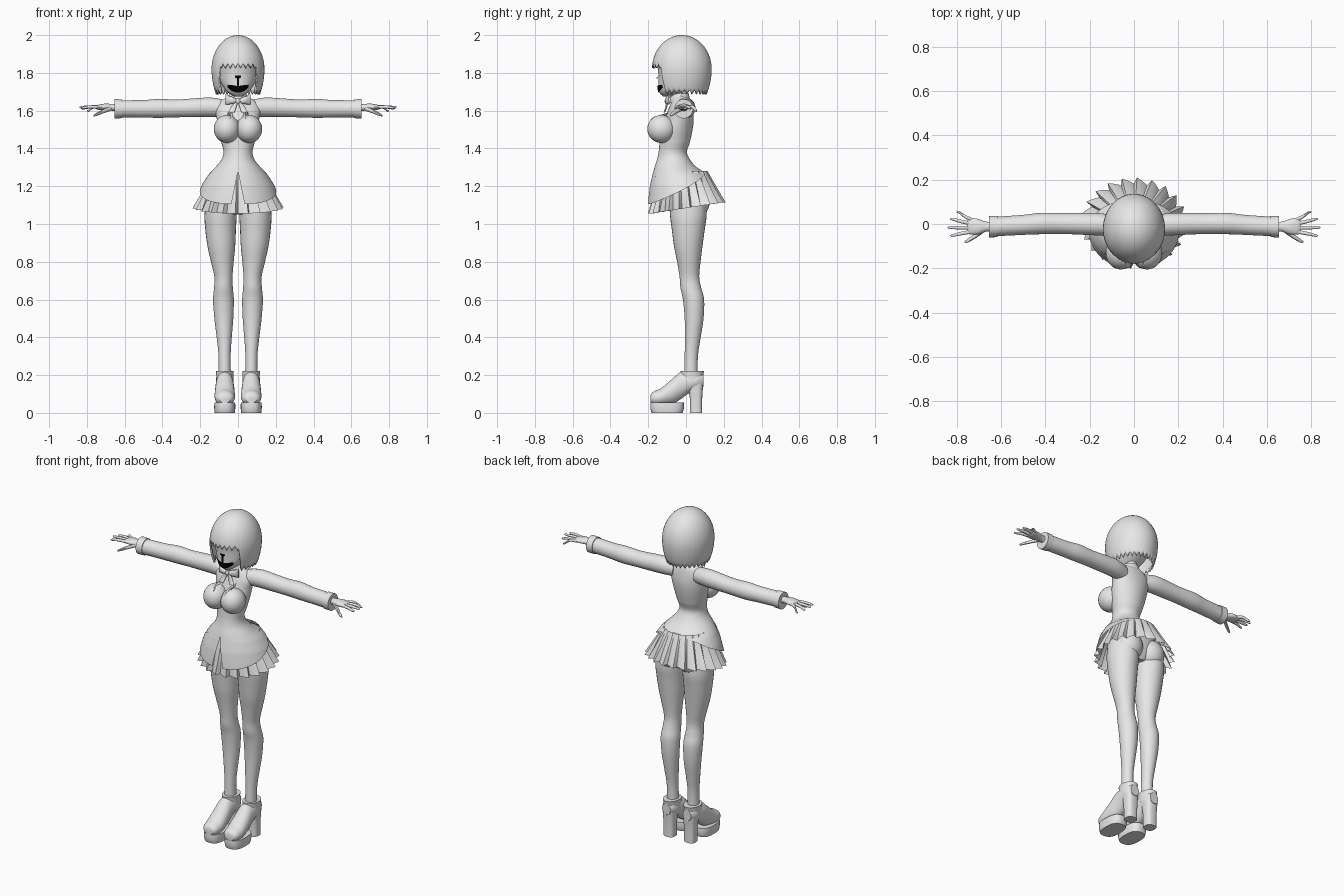
import bpy, bmesh
from math import sin, cos, pi, sqrt, radians, copysign
from mathutils import Vector

cube = bpy.data.objects.get("Cube")
if cube:
    bpy.data.objects.remove(cube, do_unlink=True)


def material(name, value):
    m = bpy.data.materials.new(name)
    m.use_nodes = True
    color = (value, value, value, 1)
    m.diffuse_color = color
    m.node_tree.nodes["Principled BSDF"].inputs["Base Color"].default_value = color
    return m


GREY = material("plain_grey", 0.8)
BLACK = material("mouth_black", 0.0)


def skin(name, cols, rows, fn, closed=True, caps=False, mirror=False, mat=GREY, angle=40):
    """Grid surface from fn(u, v); u runs around, v runs along."""
    bm = bmesh.new()
    count = cols if closed else cols + 1
    grid = [[bm.verts.new(fn(i / cols, j / rows)) for i in range(count)] for j in range(rows + 1)]
    for a, b in zip(grid, grid[1:]):
        for i in range(cols):
            k = (i + 1) % count
            bm.faces.new((a[i], a[k], b[k], b[i]))
    if caps:
        bm.faces.new(grid[0])
        bm.faces.new(grid[-1])
    bmesh.ops.remove_doubles(bm, verts=bm.verts, dist=1e-5)
    bmesh.ops.recalc_face_normals(bm, faces=bm.faces)
    me = bpy.data.meshes.new(name)
    bm.to_mesh(me)
    bm.free()
    me.materials.append(mat)
    ob = bpy.data.objects.new(name, me)
    bpy.context.collection.objects.link(ob)
    bpy.ops.object.select_all(action='DESELECT')
    ob.select_set(True)
    bpy.context.view_layer.objects.active = ob
    bpy.ops.object.shade_smooth_by_angle(angle=radians(angle))
    if mirror:
        ob.modifiers.new("Mirror", 'MIRROR')
    return ob


def spline(rings, v):
    """Catmull-Rom point on a list of rings, v in 0..1."""
    t = v * (len(rings) - 1)
    i = min(int(t), len(rings) - 2)
    t -= i
    p = [rings[max(0, min(len(rings) - 1, i + k))] for k in (-1, 0, 1, 2)]
    return [b + 0.5 * t * (c - a + t * (2 * a - 5 * b + 4 * c - d + t * (3 * (b - c) + d - a)))
            for a, b, c, d in zip(*p)]


def loft(name, axis, rings, cols=28, square=1.0, mirror=False, steps=4):
    """Rings are (position on axis, centre 1, centre 2, radius 1, radius 2)."""
    def fn(u, v):
        t, c1, c2, r1, r2 = spline(rings, v)
        s, c = sin(2 * pi * u), -cos(2 * pi * u)
        p = c1 + r1 * copysign(abs(s) ** square, s)
        q = c2 + r2 * copysign(abs(c) ** square, c)
        return {'x': (t, p, q), 'y': (p, t, q), 'z': (p, q, t)}[axis]
    return skin(name, cols, steps * (len(rings) - 1), fn, caps=True, mirror=mirror)


def ball(name, centre, radii):
    def fn(u, v):
        d = (sin(pi * v) * sin(2 * pi * u), sin(pi * v) * cos(2 * pi * u), cos(pi * v))
        return [c + r * k for c, r, k in zip(centre, radii, d)]
    return skin(name, 28, 16, fn, mirror=True)


def plate(name, x0, x1, bottom, top, mat=GREY, mirror=True, lift=0.004):
    """Thin sheet laid on whatever surface lies behind it."""
    bpy.context.view_layer.update()
    dg = bpy.context.evaluated_depsgraph_get()

    def fn(u, v):
        x = x0 + (x1 - x0) * u
        z = bottom(x) + (top(x) - bottom(x)) * v
        hit, loc, *_ = bpy.context.scene.ray_cast(dg, Vector((x, -1, z)), Vector((0, 1, 0)))
        return (x, (loc.y if hit else -0.1) - lift, z)
    return skin(name, 16, 6, fn, closed=False, mirror=mirror, mat=mat)


# Head and neck
loft("head", 'z', [(1.675, 0, -.09, .02, .03), (1.69, 0, -.082, .045, .055), (1.71, 0, -.07, .066, .076),
                   (1.75, 0, -.045, .092, .1), (1.8, 0, -.03, .106, .116), (1.86, 0, -.022, .115, .13),
                   (1.91, 0, -.02, .1, .11), (1.95, 0, -.02, .06, .07)], 40)
loft("neck", 'z', [(1.6, 0, -.03, .04, .04), (1.66, 0, -.03, .034, .034), (1.73, 0, -.03, .036, .036)])

# Face details
plate("mouth", -.056, .056, lambda x: 1.695 + 9 * x * x, lambda x: 1.73 + .2 * abs(x) * (1 - 6 * abs(x)),
      BLACK, False)
plate("mouth_line", -.006, .006, lambda x: 1.725, lambda x: 1.775, BLACK, False, .006)
plate("nose", -.017, .017, lambda x: 1.768 + .5 * abs(x), lambda x: 1.785, BLACK, False, .006)
plate("eye", .022, .078, lambda x: 1.785, lambda x: 1.822 - 12 * (x - .05) ** 2)
plate("eyebrow", .02, .08, lambda x: 1.832 - 3 * (x - .05) ** 2, lambda x: 1.838 - 3 * (x - .05) ** 2)


# Bob hair with a fringe, ending in pointed locks
def hair(u, v):
    a = 2 * pi * u
    d = min(a, 2 * pi - a)
    tooth = abs((d * 15 / pi) % 1 - .5) * 2
    side = min(1, max(0, (d - .78) / .1))
    hem = (1.825 + .025 * tooth) * (1 - side) + (1.685 + .025 * tooth) * side
    z = 2 - (2 - hem) * (1 - cos(v * pi / 2))
    k = (z - 1.82) / .18
    r = sqrt(max(0, 1 - k * k)) if k > 0 else 1 - .3 * k * k
    return (.14 * r * sin(a), -.022 - .158 * r * cos(a), z)


shell = skin("bob_hair", 120, 18, hair)
thick = shell.modifiers.new("Thickness", 'SOLIDIFY')
thick.thickness = .01

# Fitted jacket: flared, sloping hem and a notch at the front
JACKET = [(1.68, -.03, .045, .04), (1.65, -.025, .095, .052), (1.61, -.028, .122, .064), (1.56, -.035, .113, .076),
          (1.5, -.05, .104, .085), (1.43, -.06, .088, .08), (1.38, -.07, .077, .075), (1.34, -.066, .088, .088),
          (1.3, -.055, .12, .112), (1.26, -.028, .158, .15), (1.2, -.01, .195, .182), (1.1, 0, .226, .203)]


def jacket(u, v):
    a = 2 * pi * u
    hem = 1.19 - .085 * cos(a)
    z = 1.68 + (hem - 1.68) * v
    i = next((k for k in range(len(JACKET) - 1) if JACKET[k + 1][0] <= z), len(JACKET) - 2)
    t = (JACKET[i][0] - z) / (JACKET[i][0] - JACKET[i + 1][0])
    _, cy, rx, ry = spline(JACKET, (i + t) / (len(JACKET) - 1))
    gap = max(0, 1.28 - z) * .2 / rx
    a = gap + (2 * pi - 2 * gap) * u
    return (rx * sin(a), cy - ry * cos(a), z)


skin("jacket", 64, 48, jacket, closed=False)
ball("bust", (.059, -.13, 1.503), (.069, .075, .074))
plate("lapel", .002, .055, lambda x: 1.455 + 2.2 * x, lambda x: min(1.645, 1.465 + 4 * x))
plate("pocket_flap", .085, .165, lambda x: 1.25 - .5 * (x - .085), lambda x: 1.28 - .5 * (x - .085))

# Collar and ribbon bow
loft("collar", 'z', [(1.64, 0, -.03, .07, .055), (1.665, 0, -.032, .055, .052), (1.69, 0, -.03, .045, .045)])
loft("bow_wing", 'x', [(.004, -.095, 1.65, .01, .009), (.035, -.097, 1.655, .015, .02),
                       (.066, -.088, 1.66, .005, .028)], 12, mirror=True)
loft("bow_tail", 'z', [(1.65, .004, -.1, .006, .006), (1.62, .022, -.104, .014, .005),
                       (1.59, .035, -.115, .016, .004)], 12, mirror=True)
loft("bow_knot", 'z', [(1.636, 0, -.1, .008, .008), (1.65, 0, -.1, .015, .013), (1.664, 0, -.1, .008, .008)], 12)

# Pleated skirt with overlapping folds
PLEATS, FOLD = 22, 5


def skirt(u, v):
    a = 2 * pi * u
    fold = (round(u * PLEATS * FOLD) % FOLD) / (FOLD - 1)
    k = 1 + (fold - .5) * (.02 + .13 * v)
    top, hem = 1.28, 1.085 - .03 * cos(a)
    rx, ry = .13 + .095 * v, .125 + .067 * v
    return (rx * k * sin(a), -.012 + .016 * v - ry * k * cos(a), top + (hem - top) * v)


skin("pleated_skirt", PLEATS * FOLD, 6, skirt, angle=25)

# Hips and legs
loft("hips", 'z', [(1.05, 0, .01, .05, .06), (1.09, 0, .005, .12, .085), (1.16, 0, 0, .155, .1),
                   (1.24, 0, -.02, .13, .1), (1.3, 0, -.04, .1, .08)])
ball("buttock", (.078, .05, 1.115), (.08, .075, .085))
loft("leg", 'z', [(1.16, .085, .005, .08, .095), (1.05, .092, .012, .085, .097), (.97, .092, .012, .081, .087),
                  (.88, .088, .012, .073, .075), (.8, .083, .015, .06, .062), (.72, .077, .018, .048, .052),
                  (.66, .077, .026, .05, .055), (.6, .077, .04, .055, .056), (.5, .075, .043, .05, .05),
                  (.4, .073, .036, .04, .042), (.3, .071, .028, .032, .035), (.17, .07, .026, .033, .036)],
     mirror=True)

# Platform shoes with block heels
loft("shoe_upper", 'y', [(-.187, .07, .075, .03, .022), (-.17, .07, .078, .046, .036), (-.13, .07, .085, .054, .047),
                         (-.07, .07, .115, .052, .067), (-.03, .07, .143, .048, .072), (.02, .07, .163, .046, .056),
                         (.06, .07, .17, .044, .048), (.092, .07, .172, .028, .034)], mirror=True)
loft("shoe_cuff", 'z', [(.16, .07, .03, .046, .06), (.2, .07, .032, .045, .06), (.222, .07, .034, .047, .062)],
     mirror=True)
loft("platform_sole", 'z', [(0, .07, -.1, .053, .082), (.025, .07, -.1, .056, .089), (.055, .07, -.1, .055, .088)],
     square=.75, mirror=True, steps=2)
loft("block_heel", 'z', [(0, .07, .053, .034, .033), (.08, .07, .053, .035, .033), (.16, .07, .05, .04, .042)],
     square=.7, mirror=True, steps=2)

# Sleeves and cuffs
loft("sleeve", 'x', [(.07, -.015, 1.612, .045, .045), (.14, -.003, 1.618, .05, .051), (.22, 0, 1.616, .049, .05),
                     (.32, .002, 1.612, .047, .047), (.42, .002, 1.612, .048, .05), (.5, -.004, 1.61, .045, .046),
                     (.62, -.011, 1.61, .044, .045)], mirror=True)
loft("sleeve_cuff", 'x', [(.615, -.011, 1.61, .048, .05), (.655, -.012, 1.61, .049, .051)], mirror=True)

# Hands
loft("palm", 'x', [(.64, -.012, 1.615, .022, .02), (.67, -.012, 1.618, .023, .018), (.705, -.012, 1.62, .035, .017),
                   (.74, -.01, 1.618, .037, .013), (.752, -.01, 1.617, .03, .008)], 20, mirror=True)
for label, base_y, tip_x, tip_y, tip_z in (("little", .018, .8, .053, 1.6), ("ring", .001, .83, .022, 1.612),
                                           ("middle", -.017, .84, -.016, 1.618), ("index", -.034, .83, -.052, 1.615)):
    loft(label + "_finger", 'x', [(.73, base_y, 1.618, .009, .009),
                                  ((.73 + tip_x) / 2, (base_y + tip_y) / 2, 1.62, .0085, .0085),
                                  (tip_x - .01, tip_y, tip_z, .006, .006), (tip_x, tip_y, tip_z, .002, .002)],
         10, mirror=True)
loft("thumb", 'x', [(.67, -.022, 1.612, .012, .012), (.71, -.05, 1.598, .012, .011),
                    (.75, -.075, 1.58, .009, .008), (.765, -.08, 1.573, .003, .003)], 10, mirror=True)
